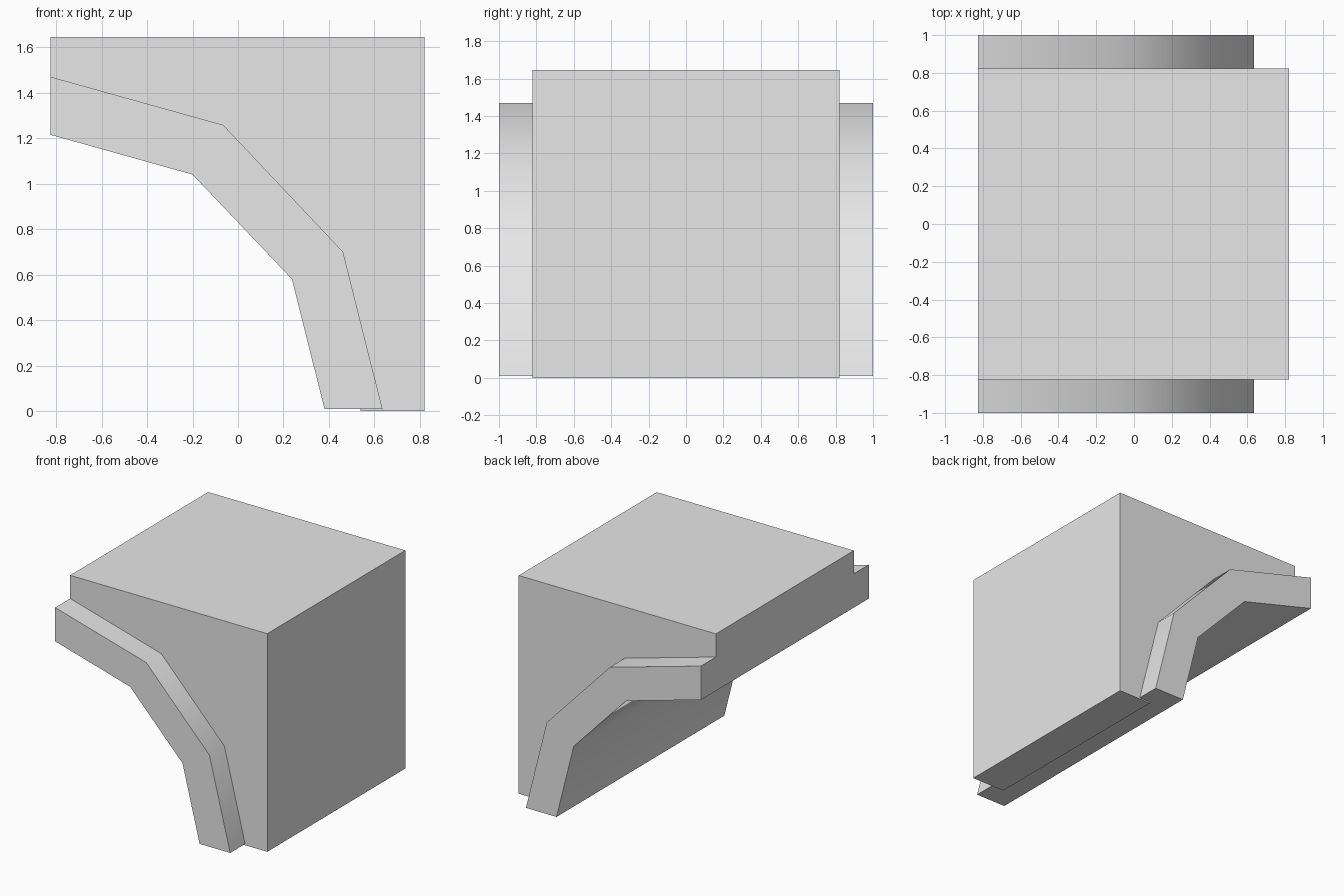
import bpy
import bmesh
from math import radians

cube = bpy.data.objects.get("Cube")
if cube:
    bpy.data.objects.remove(cube, do_unlink=True)

# Single plain stone colour
STONE = (0.8, 0.8, 0.8, 1.0)
stone = bpy.data.materials.new("light_grey_stone")
stone.use_nodes = True
stone.diffuse_color = STONE
stone.node_tree.nodes["Principled BSDF"].inputs["Base Color"].default_value = STONE


def extrude_profile(name, profile, half_depth):
    """Extrude an x-z outline along y, centred on y = 0."""
    bm = bmesh.new()
    face = bm.faces.new([bm.verts.new((x, -half_depth, z)) for x, z in profile])
    result = bmesh.ops.extrude_face_region(bm, geom=[face])
    moved = [v for v in result["geom"] if isinstance(v, bmesh.types.BMVert)]
    bmesh.ops.translate(bm, verts=moved, vec=(0, 2 * half_depth, 0))
    bmesh.ops.recalc_face_normals(bm, faces=bm.faces)
    mesh = bpy.data.meshes.new(name)
    bm.to_mesh(mesh)
    bm.free()
    mesh.materials.append(stone)
    obj = bpy.data.objects.new(name, mesh)
    bpy.context.collection.objects.link(obj)
    return obj


# Half-arch curves, from the crown down to the springing
outer = [(-0.825, 1.47), (-0.065, 1.258), (0.462, 0.70), (0.635, 0.01)]
inner = [(-0.825, 1.215), (-0.20, 1.04), (0.237, 0.58), (0.38, 0.01)]
hidden = [(-0.825, 1.37), (-0.12, 1.17), (0.37, 0.65), (0.54, 0.0)]

# Wall block with its underside tucked inside the arch band
wall = extrude_profile("wall_block", hidden + [(0.82, 0.0), (0.82, 1.645), (-0.825, 1.645)], 0.822)

# Projecting arch band, running through the full depth
band = extrude_profile("arch_band", outer + inner[::-1], 1.0)

# Smooth along the band, sharp at its borders
bpy.ops.object.select_all(action="DESELECT")
band.select_set(True)
bpy.context.view_layer.objects.active = band
bpy.ops.object.shade_smooth_by_angle(angle=radians(40))
